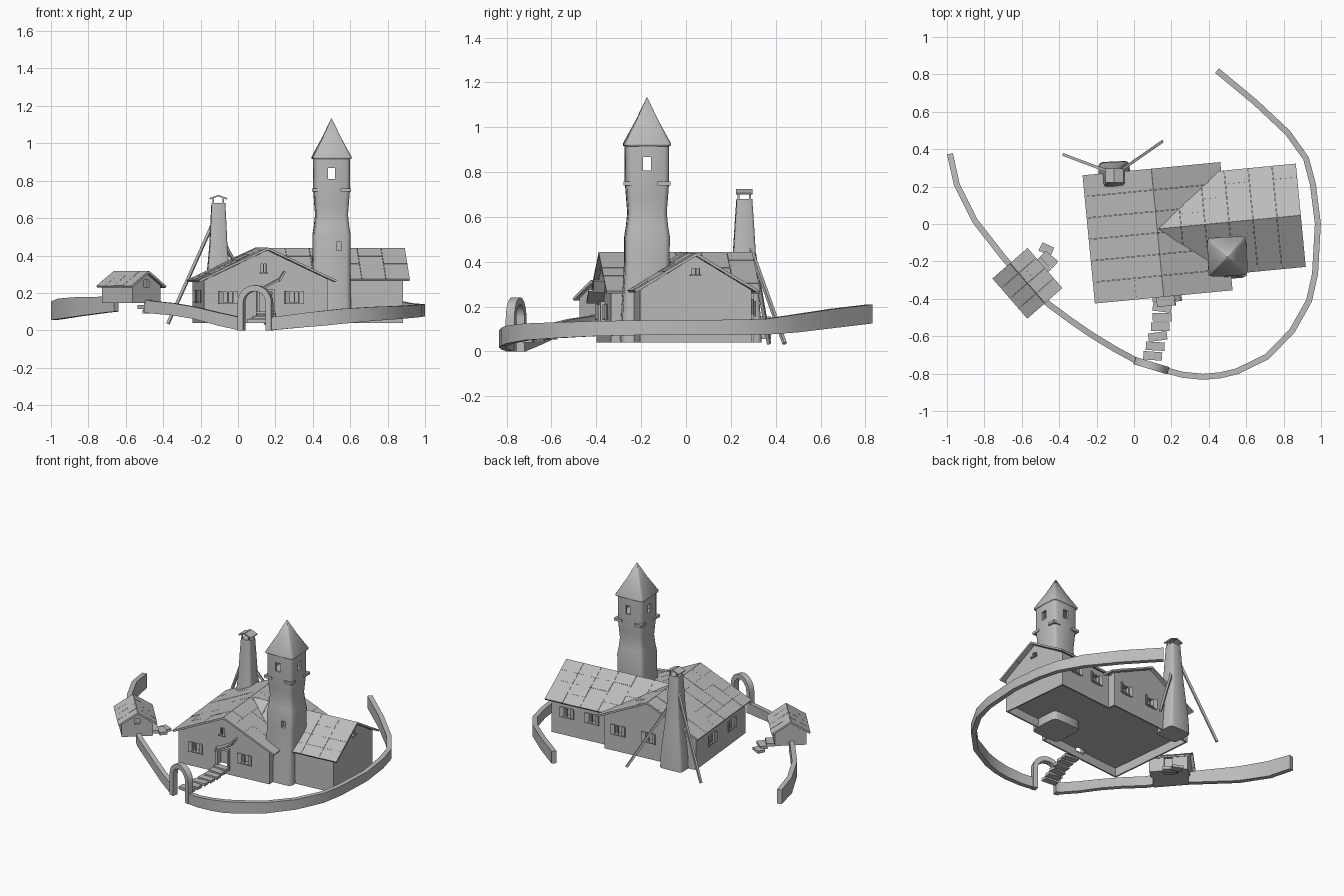
import bpy, bmesh, math, random
from mathutils import Matrix, Vector

if "Cube" in bpy.data.objects:
    bpy.data.objects.remove(bpy.data.objects["Cube"])

random.seed(3)
rad = math.radians
T = lambda x, y, z=0: Matrix.Translation((x, y, z))
RZ = lambda a: Matrix.Rotation(rad(a), 4, 'Z')
RY = lambda a: Matrix.Rotation(a, 4, 'Y')

stone = bpy.data.materials.new("plain grey")
stone.diffuse_color = (0.5, 0.5, 0.5, 1)
stone.use_nodes = True
stone.node_tree.nodes["Principled BSDF"].inputs["Base Color"].default_value = stone.diffuse_color


def finish(name, bm, smooth=None):
    bmesh.ops.recalc_face_normals(bm, faces=bm.faces)
    me = bpy.data.meshes.new(name)
    bm.to_mesh(me)
    bm.free()
    ob = bpy.data.objects.new(name, me)
    bpy.context.collection.objects.link(ob)
    me.materials.append(stone)
    bpy.ops.object.select_all(action='DESELECT')
    ob.select_set(True)
    bpy.context.view_layer.objects.active = ob
    if smooth:
        bpy.ops.object.shade_smooth_by_angle(angle=rad(smooth))
    return ob


def boxes(name, items):
    """One object made of boxes, each (matrix, size)."""
    bm = bmesh.new()
    for m, s in items:
        bmesh.ops.create_cube(bm, size=1, matrix=m @ Matrix.Diagonal((*s, 1)))
    return finish(name, bm)


def loft(name, rings, smooth=40):
    bm = bmesh.new()
    vs = [[bm.verts.new(p) for p in r] for r in rings]
    n = len(vs[0])
    for a, b in zip(vs, vs[1:]):
        for i in range(n):
            bm.faces.new((a[i], a[(i + 1) % n], b[(i + 1) % n], b[i]))
    bm.faces.new(vs[0])
    bm.faces.new(vs[-1])
    return finish(name, bm, smooth)


def square_ring(cx, cy, z, hx, hy, power, n=16, turn=0.05):
    """Rounded square cross-section."""
    out = []
    for i in range(n):
        a = 2 * math.pi * i / n
        x = math.copysign(abs(math.cos(a)) ** power, math.cos(a)) * hx
        y = math.copysign(abs(math.sin(a)) ** power, math.sin(a)) * hy
        out.append((cx + x * math.cos(turn) - y * math.sin(turn),
                    cy + x * math.sin(turn) + y * math.cos(turn), z))
    return out


def cut(ob, items):
    """Subtract boxes one after another."""
    for item in items:
        cutter = boxes("cutter", [item])
        cutter.hide_render = True
        mod = ob.modifiers.new("hole", 'BOOLEAN')
        mod.object, mod.operation, mod.solver = cutter, 'DIFFERENCE', 'EXACT'
        bpy.ops.object.select_all(action='DESELECT')
        ob.select_set(True)
        bpy.context.view_layer.objects.active = ob
        bpy.ops.object.modifier_apply(modifier=mod.name)
        bpy.data.objects.remove(cutter)


def building(name, M, hw, y0, y1, base, ridge, eave, rows, cols, inset=.025, right=None, end=None):
    """Gabled walls (ridge along local y) with a roof of overlapping planks."""
    slope = (ridge - eave) / hw
    ang, w, t = math.atan(slope), hw - inset, .012
    wr, top = right or w, ridge - .015
    prof = [(-w, base), (wr, base), (wr, top - slope * wr), (0, top), (-w, top - slope * w)]
    walls = loft(name + "_walls", [[M @ Vector((x, y, z)) for x, z in prof]
                                   for y in (y0 + inset, end or y1 - inset)], None)
    planks = []
    length = (y1 - y0) / cols
    for side in (-1, 1):
        for r in range(rows):
            d = hw * (r + .5) / rows
            for c in range(cols):
                lift = random.uniform(-.001, .001)
                m = M @ T(side * d, y0 + (c + .5) * length, ridge - slope * d - t / 2 + lift)
                planks.append((m @ RY(side * (ang - .012)),
                               (hw / rows / math.cos(ang) * 1.06, length - .0015, t)))
    boxes(name + "_roof", planks)
    return walls


# House: main block with front gable, and side wing
H = T(.126, -.047) @ RZ(5.5)
main = building("main_house", H, .365, -.345, .345, .04, .443, .27, 5, 6, .025, .323)
wing = building("wing", H @ T(0, .02) @ RZ(-90), .272, 0, .772, .04, .44, .275, 4, 6, .022, None, .738)

# Windows: a hole, a sill and a pair of open shutters each
holes, trim = [], []


def window(x, y, z, turn, w=.05, h=.06, shutters=True):
    W = H @ T(x, y, z) @ RZ(turn)
    holes.append((W, (w, .06, h)))
    trim.append((W @ T(0, -.006, -h / 2), (w + .015, .016, .008)))
    trim.append((W @ T(0, -.003, 0), (.005, .008, h)))
    if shutters:
        for s in (-1, 1):
            trim.append((W @ T(s * (w / 2 + .014), -.008, 0) @ RZ(-s * 20), (.026, .007, h + .01)))


for x in (-.21, .145):
    window(x, -.32, .175, 0)
window(-.02, -.32, .33, 0, .03, .05, False)
for x in (0, .22):
    window(x, .32, .19, 180)
for y in (-.13, .12):
    window(-.34, y, .18, -90)
for x in (.44, .62):
    window(x, .27, .2, 180)
window(.738, .02, .355, 90, .035, .03, False)

# Door with frame and slanting canopy
D = H @ T(-.01, -.32)
holes.append((D @ T(0, 0, .145), (.07, .05, .13)))
for s in (-1, 1):
    trim.append((D @ T(s * .04, -.008, .145), (.014, .024, .14)))
trim.append((D @ T(0, -.008, .215), (.094, .024, .014)))
boxes("door_canopy", [(D @ T(.02, -.035, .245) @ RY(-.5), (.11, .08, .01)),
                      (D @ T(.085, -.03, .29) @ RY(-1), (.06, .05, .01))])

# Floor raised inside the foot of the walls
under = [(H @ T(-.008, 0, .05), (.642, .62, .1)), (H @ T(.512, .02, .05), (.434, .48, .1))]
cut(main, under + holes[:7] + holes[-1:])
cut(wing, under + holes[7:-1])
boxes("window_and_door_trim", trim)

# Round-cornered tower with a waist, see-through windows and pointed roof
tx, ty = .5, -.174
tower = loft("tower", [square_ring(tx - dx, ty - dx, z, r, r, .3) for z, r, dx in (
    (.04, .112, .008), (.2, .107, .006), (.4, .1, .001), (.51, .101, 0), (.56, .093, 0),
    (.62, .087, 0), (.68, .092, 0), (.76, .098, 0), (.925, .098, 0))])
cut(tower, [(T(tx, ty, .838), (.165, .165, .1)), (T(tx, ty, .838), (.036, .4, .06)),
            (T(tx, ty, .838), (.4, .036, .06)), (T(tx + .04, ty - .1, .45), (.025, .06, .045))])
loft("tower_roof", [square_ring(tx, ty, z, r, r, .2) for z, r in (
    (.915, .097), (.918, .105), (.927, .105), (1.03, .05), (1.132, .002))], 75)
boxes("tower_ledges", [(T(tx + i * .076, ty + j * .076, .75), (.056, .056, .018))
                       for i in (-1, 1) for j in (-1, 1)])

# Chimney with a loose cap
cx, cy = -.105, .26
loft("chimney", [square_ring(cx, cy, z, a, b, .3) for z, a, b in (
    (.04, .085, .075), (.15, .08, .072), (.25, .068, .065), (.35, .057, .058),
    (.45, .048, .05), (.58, .042, .042), (.68, .037, .035))])
cap = [(T(cx + s * .022, cy, .712) @ RY(s * .35), (.052, .075, .008)) for s in (-1, 1)]
cap += [(T(cx + i * .026, cy + j * .026, .692), (.008, .008, .03)) for i in (-1, 1) for j in (-1, 1)]
boxes("chimney_cap", cap)


# Poles propping the chimney
def pole(a, b):
    a, b = Vector(a), Vector(b)
    m = Matrix.Translation((a + b) / 2) @ (b - a).to_track_quat('Z', 'Y').to_matrix().to_4x4()
    return m, (.015, .015, (b - a).length)


boxes("chimney_props", [pole((-.135, .28, .57), (-.375, .37, .035)),
                        pole((-.08, .28, .48), (.15, .44, .035))])


# Curving garden wall in three lengths: x, y, bottom, top
def garden_wall(name, pts):
    rings = []
    for i, (x, y, lo, hi) in enumerate(pts):
        a, b = pts[max(i - 1, 0)], pts[min(i + 1, len(pts) - 1)]
        n = Vector((a[1] - b[1], b[0] - a[0])).normalized() * .016
        rings.append([(x + s * n.x, y + s * n.y, z) for s, z in ((-1, lo), (1, lo), (1, hi), (-1, hi))])
    loft(name, rings, 50)


garden_wall("left_garden_wall", [
    (-.984, .375, .055, .155), (-.947, .21, .06, .17), (-.85, .016, .075, .178), (-.70, -.176, .095, .18),
    (-.65, -.235, .1, .175)])
garden_wall("middle_garden_wall", [
    (-.49, -.395, .095, .165), (-.455, -.43, .09, .157), (-.34, -.515, .08, .145),
    (-.225, -.594, .06, .125), (-.1, -.67, .025, .095), (.015, -.732, 0, .07)])
garden_wall("right_garden_wall", [
    (.17, -.782, 0, .07), (.26, -.806, .008, .08), (.37, -.817, .018, .095), (.46, -.809, .025, .105),
    (.55, -.788, .035, .115), (.71, -.71, .05, .125), (.845, -.572, .06, .13), (.936, -.41, .068, .135),
    (.968, -.267, .072, .138), (.983, 0, .075, .14), (.957, .21, .075, .142), (.92, .35, .075, .145),
    (.823, .487, .085, .165), (.647, .652, .105, .19), (.444, .82, .125, .21)])

# Garden arch
A, B = Vector((.018, -.735, 0)), Vector((.168, -.78, 0))
mid, u, r = (A + B) / 2, (B - A).normalized(), (B - A).length / 2
v = Vector((-u.y, u.x, 0))
path = [(-1, 0, 0), (-1, 0, .08)]
path += [(-math.cos(math.pi * i / 14), math.sin(math.pi * i / 14), .147) for i in range(15)]
path += [(1, 0, .08), (1, 0, 0)]
loft("garden_arch", [[mid + u * c * (r + e) + v * d + Vector((0, 0, z + s * (r + e)))
                      for e, d in ((-.016, -.02), (.016, -.02), (.016, .02), (-.016, .02))]
                     for c, s, z in path], 50)

# Stepping stones from arch to door
boxes("front_steps", [(T(.1 + .05 * min(1, 1.6 * k), -.705 + .31 * k, .05 + .04 * k)
                       @ RZ(random.uniform(-8, 8)), (.1, .045, .02)) for k in (i / 6 for i in range(7))])

# Shed over the gap in the wall, with its own steps and gable window
S = T(-.57, -.317) @ RZ(-139)
shed = building("shed", S, .12, -.143, .143, .145, .318, .24, 3, 4, .02)
cut(shed, [(S @ T(0, .123, .25), (.035, .03, .04)), (S @ T(-.1, 0, .195), (.03, .055, .09))])
boxes("shed_steps", [(T(-.49, -.225, .125) @ RZ(41), (.05, .09, .02)),
                     (T(-.455, -.19, .11) @ RZ(50), (.05, .09, .02)),
                     (T(-.468, -.135, .1) @ RZ(65), (.05, .07, .018))])
